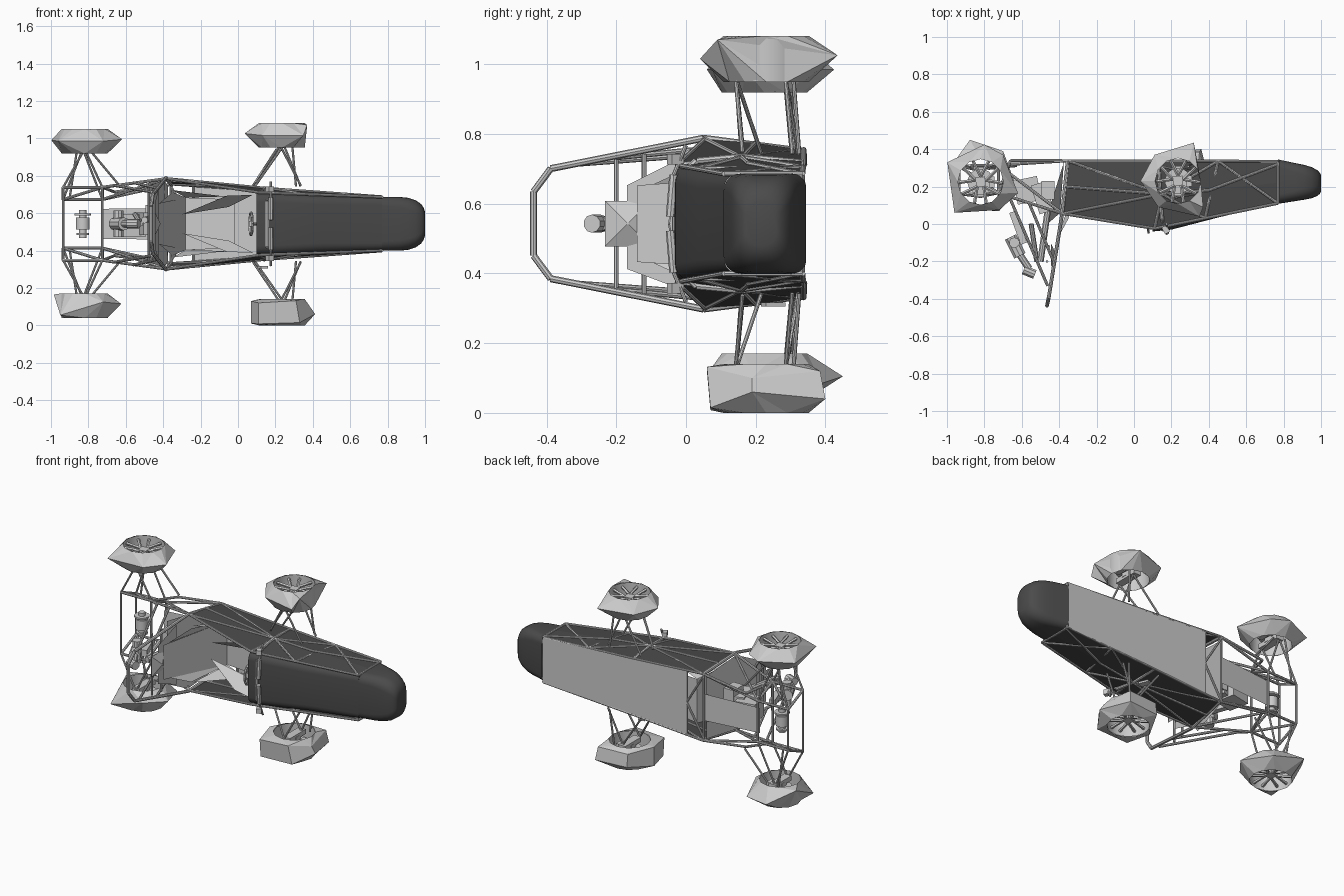
import bpy, bmesh, math
from mathutils import Vector, Matrix

ZC = 0.543  # centre plane of the car (it lies on its side, car-up is -y)

dark = bpy.data.materials.new("dark_panel")
dark.diffuse_color = (0.07, 0.07, 0.07, 1)


def finish(name, bm, mat=None, smooth=False, fix=True):
    if fix:
        bmesh.ops.recalc_face_normals(bm, faces=bm.faces[:])
    me = bpy.data.meshes.new(name)
    bm.to_mesh(me)
    bm.free()
    ob = bpy.data.objects.new(name, me)
    bpy.context.collection.objects.link(ob)
    if mat:
        me.materials.append(mat)
    if smooth:
        bpy.ops.object.select_all(action='DESELECT')
        ob.select_set(True)
        bpy.context.view_layer.objects.active = ob
        bpy.ops.object.shade_smooth_by_angle(angle=math.radians(35))
    return ob


def V(x, y, h, s=1):
    """Point at half-width h on side s of the centre plane."""
    return Vector((x, y, ZC + s * h))


def add_rod(bm, a, b, r, n=8):
    d = b - a
    mat = Matrix.Translation((a + b) / 2) @ d.to_track_quat('Z', 'Y').to_matrix().to_4x4()
    bmesh.ops.create_cone(bm, cap_ends=True, segments=n, radius1=r, radius2=r, depth=d.length, matrix=mat)


def tubes(name, paths, r=0.009, mirror=True):
    bm = bmesh.new()
    for s in ((1, -1) if mirror else (1,)):
        for path in paths:
            pts = [V(*p, s) for p in path]
            for a, b in zip(pts, pts[1:]):
                add_rod(bm, a, b, r)
    return finish(name, bm, smooth=True)


def panels(name, polys, mirror=True, mat=None):
    bm = bmesh.new()
    for s in ((1, -1) if mirror else (1,)):
        for poly in polys:
            bm.faces.new([bm.verts.new(V(*p, s)) for p in poly])
    return finish(name, bm, mat, fix=False)


def box(bm, c, size, rot=0):
    m = Matrix.Translation(c) @ Matrix.Rotation(rot, 4, 'Z') @ Matrix.Diagonal((*size, 1))
    bmesh.ops.create_cube(bm, size=1, matrix=m)


def loft(name, rings, mat, cap_end=False):
    bm = bmesh.new()
    loops = [[bm.verts.new(p) for p in ring] for ring in rings]
    for A, B in zip(loops, loops[1:]):
        for i in range(len(A)):
            j = (i + 1) % len(A)
            bm.faces.new((A[i], A[j], B[j], B[i]))
    if cap_end:
        bm.faces.new(loops[-1])
    return finish(name, bm, mat, smooth=True)


def rounded(x, y0, y1, h, r, r2):
    """Rounded rectangle section; r for the car-top corners, r2 for the floor corners."""
    out = []
    for cy, cz, rad, a0 in ((y1 - r2, h - r2, r2, 0), (y0 + r, h - r, r, 90),
                            (y0 + r, r - h, r, 180), (y1 - r2, r2 - h, r2, 270)):
        for k in range(6):
            a = math.radians(a0 + 18 * k)
            out.append(V(x, cy + rad * math.cos(a), cz + rad * math.sin(a)))
    return out


# bonnet and nose cap
loft("bonnet", [rounded(*s) for s in (
    (0.10, -0.040, 0.335, 0.168, 0.05, 0.006), (0.20, -0.030, 0.335, 0.165, 0.05, 0.006),
    (0.45, 0.035, 0.335, 0.153, 0.05, 0.006), (0.77, 0.110, 0.335, 0.143, 0.04, 0.006))], dark)
loft("nose_cap", [rounded(*s) for s in (
    (0.77, 0.108, 0.345, 0.144, 0.05, 0.04), (0.86, 0.122, 0.326, 0.144, 0.055, 0.05),
    (0.91, 0.130, 0.316, 0.139, 0.06, 0.055), (0.95, 0.138, 0.304, 0.126, 0.06, 0.06),
    (0.98, 0.150, 0.288, 0.105, 0.055, 0.055), (0.994, 0.162, 0.273, 0.083, 0.05, 0.05),
    (1.0, 0.174, 0.260, 0.063, 0.04, 0.04))], dark, True)

# faceted side panels, floor and rear undertray
top = [(-0.38, 0.055, 0.242), (0.11, -0.025, 0.168), (0.77, 0.11, 0.143)]
mid = [(-0.37, 0.20, 0.232), (0.15, 0.16, 0.190), (0.77, 0.22, 0.143)]
low = [(-0.355, 0.338, 0.212), (0.15, 0.338, 0.178), (0.77, 0.335, 0.143)]
panels("side_panel", [(a[i], a[i + 1], b[i + 1], b[i]) for a, b in ((top, mid), (mid, low)) for i in (0, 1)], mat=dark)
panels("floor", [[(-0.24, 0.343, 0.202), (0.15, 0.343, 0.178), (0.77, 0.343, 0.143),
                  (0.77, 0.343, -0.143), (0.15, 0.343, -0.178), (-0.24, 0.343, -0.202)]], False)
panels("rear_undertray", [[(-0.36, 0.335, 0.085), (-0.36, 0.335, -0.085), (-0.73, 0.30, -0.08), (-0.73, 0.30, 0.08)]], False)

# roll hoops
for s_name, pts, r in (
    ("main_hoop", [(-0.355, 0.335, 0.208), (-0.385, 0.05, 0.245), (-0.455, -0.388, 0.158),
                   (-0.465, -0.437, 0.092), (-0.465, -0.437, 0)], 0.01),
    ("front_hoop", [(0.13, 0.335, 0.175), (0.14, 0.16, 0.192), (0.15, 0.03, 0.18), (0.155, -0.03, 0.12), (0.155, -0.03, 0)], 0.01)):
    tubes(s_name, [pts], r)

# side frame with diagonals
tubes("side_frame", [
    top, low, [mid[0], mid[1]], [top[0], mid[1], low[0]], [mid[1], (0.45, 0.337, 0.162)],
    [top[1], mid[1], (0.38, 0.03, 0.157)], [(0.38, 0.03, 0.157), (0.45, 0.337, 0.162), top[2]],
    [mid[1], (0.40, 0.18, 0.172), (0.77, 0.32, 0.145)], [top[2], low[2]]], 0.0075)

# rear frame
U1, U2, L1, L2 = (-0.725, 0.165, 0.195), (-0.935, 0.16, 0.195), (-0.725, 0.315, 0.13), (-0.935, 0.31, 0.13)
tubes("rear_frame", [
    [top[0], U1, U2, L2, L1, low[0]], [U1, L1], [top[0], L1], [U1, L2], [low[0], (-0.66, 0.34, 0.17), U1],
    [(-0.462, -0.33, 0.17), (-0.66, 0.13, 0.205), U1], [(-0.43, -0.2, 0.19), (-0.56, 0.11, 0.22)]], 0.008)
cross = [U1, U2, L1, L2, (-0.36, 0.335, 0.208), (-0.24, 0.335, 0.2),
         (-0.465, -0.2, 0.195), (-0.455, -0.12, 0.20), (0.77, 0.33, 0.14)]
tubes("cross_bars", [[p, (p[0], p[1], -p[2])] for p in cross], 0.007, False)
tubes("floor_brace", [[(-0.36, 0.335, 0.2), (-0.24, 0.335, 0.0)]], 0.007)

# firewall, seat and headrest
panels("firewall", [[(-0.485, -0.02, 0.2), (-0.395, 0.06, 0.235), (-0.375, 0.33, 0.2), (-0.375, 0.33, -0.2),
                     (-0.395, 0.06, -0.235), (-0.485, -0.02, -0.2)],
                    [(-0.445, -0.17, 0.11), (-0.425, -0.01, 0.19), (-0.425, -0.01, -0.19), (-0.445, -0.17, -0.13)]], False)
panels("seat", [[(-0.425, -0.14, 0.11), (-0.28, 0.29, 0.14), (-0.28, 0.29, -0.14), (-0.425, -0.14, -0.11)],
                [(-0.28, 0.29, 0.14), (-0.02, 0.25, 0.13), (-0.02, 0.25, -0.13), (-0.28, 0.29, -0.14)]], False)
panels("seat_side", [[(-0.42, -0.1, 0.11), (-0.35, 0.03, 0.17), (-0.28, 0.29, 0.14)],
                     [(-0.30, 0.15, 0.05), (-0.06, 0.05, 0.15), (0.08, 0.02, 0.155), (-0.05, 0.14, 0.09)],
                     [(-0.35, 0.05, 0.18), (-0.10, 0.22, 0.15), (0.08, 0.06, 0.15), (-0.28, 0.29, 0.14)]])
bm = bmesh.new()
bmesh.ops.create_cone(bm, cap_ends=True, segments=4, radius1=0.092, radius2=0.004, depth=0.03,
                      matrix=Matrix.Translation(V(-0.43, -0.167, 0)) @ Matrix.Rotation(math.pi / 2, 4, 'Y') @ Matrix.Rotation(math.pi / 4, 4, 'Z'))
finish("headrest", bm)

# steering wheel, column and front damper assembly
bm = bmesh.new()
box(bm, V(0.07, 0.0, 0), (0.02, 0.03, 0.03))
ring = [V(0.07 - 0.008 * math.sin(a), 0.045 * math.sin(a), 0.06 * math.cos(a)) for a in [k * math.pi / 6 for k in range(12)]]
for i in range(12):
    add_rod(bm, ring[i], ring[(i + 1) % 12], 0.007, 6)
add_rod(bm, ring[0], ring[6], 0.006, 6)
add_rod(bm, V(0.07, 0.0, 0), V(0.3, 0.18, 0), 0.008)
finish("steering_wheel", bm)
bm = bmesh.new()
for s in (1, -1):
    add_rod(bm, V(0.175, -0.045, 0.02, s), V(0.175, -0.035, 0.14, s), 0.013)
    add_rod(bm, V(0.175, -0.035, 0.14, s), V(0.175, 0.0, 0.225, s), 0.006)
    box(bm, V(0.17, -0.03, 0.185, s), (0.03, 0.04, 0.03), 0.5)
box(bm, V(0.13, 0.25, -0.232), (0.04, 0.06, 0.012), 0.4)
finish("front_dampers", bm, smooth=True)

# engine, intake and differential
bm = bmesh.new()
for c, size, rot in (((-0.57, 0.18, -0.01), (0.13, 0.13, 0.12), 0.2), ((-0.49, 0.14, 0), (0.08, 0.16, 0.12), 0.3),
                     ((-0.46, 0.18, 0.03), (0.07, 0.1, 0.14), 0), ((-0.62, -0.02, 0), (0.035, 0.18, 0.04), 0.35)):
    box(bm, V(*c), size, rot)
finish("engine", bm)
bm = bmesh.new()
for a, b, r in (((-0.66, -0.07, 0), (-0.61, -0.17, 0), 0.035), ((-0.62, -0.15, 0), (-0.56, -0.24, 0), 0.02),
                ((-0.59, -0.245, 0), (-0.53, -0.27, 0), 0.026), ((-0.5, -0.2, 0.02), (-0.46, 0.08, 0.03), 0.018),
                ((-0.64, -0.1, 0.07), (-0.64, -0.1, -0.07), 0.028), ((-0.55, 0.0, 0.05), (-0.52, -0.2, 0.0), 0.014)):
    add_rod(bm, V(*a), V(*b), r, 10)
finish("intake", bm, smooth=True)
bm = bmesh.new()
for h0, h1, r in ((-0.075, 0.075, 0.02), (-0.03, 0.035, 0.038), (0.045, 0.055, 0.045), (-0.06, -0.05, 0.035)):
    add_rod(bm, V(-0.83, 0.22, h0), V(-0.83, 0.22, h1), r, 14)
finish("differential", bm, smooth=True)

# suspension arms
tubes("front_arms", [[(0.08, 0.215, 0.205), (0.225, 0.142, 0.42), (0.335, 0.162, 0.205)],
                     [(0.09, 0.322, 0.20), (0.245, 0.285, 0.42), (0.335, 0.305, 0.20)],
                     [(0.31, 0.325, 0.20), (0.29, 0.308, 0.42)]], 0.006)
tubes("rear_arms", [[U1, (-0.82, 0.145, 0.40), U2], [L1, (-0.83, 0.285, 0.40), L2],
                    [(-0.9, 0.31, 0.14), (-0.86, 0.30, 0.40)], [(-0.63, 0.31, 0.2), (-0.78, 0.295, 0.38)]], 0.006)
panels("arm_fairing", [[(0.08, 0.205, 0.215), (0.11, 0.20, 0.24), (0.24, 0.14, 0.42), (0.20, 0.15, 0.40)]], False)


def wheel(name, cx, cy, zc, outlines, side, w=0.066, r=0.122):
    """Angular tyre: outlines of (x, y, dz) bridged to round rim openings, plus spoked rim."""
    bm = bmesh.new()

    def loop(pts):
        vs = [bm.verts.new(p) for p in pts]
        return [bm.edges.new((vs[i], vs[(i + 1) % len(vs)])) for i in range(len(vs))]

    def circle(z, rad):
        return [(cx + rad * math.cos(k * math.pi / 6), cy + rad * math.sin(k * math.pi / 6), z) for k in range(12)]

    loops = [loop(circle(zc + w, r))] + [loop([(x, y, zc + dz) for x, y, dz in o]) for o in outlines] + [loop(circle(zc - w, r))]
    for a, b in zip(loops, loops[1:]):
        bmesh.ops.bridge_loops(bm, edges=a + b)
    finish(name + "_tyre", bm)
    # rim barrel, hub, disc, spokes and upright
    bm = bmesh.new()
    c = Vector((cx, cy, zc))
    Z = Vector((0, 0, side))
    bmesh.ops.create_cone(bm, cap_ends=False, segments=24, radius1=r - 0.002, radius2=r - 0.002, depth=2 * w - 0.004, matrix=Matrix.Translation(c))
    box(bm, c - Z * 0.005, (0.052, 0.052, 0.08), 0.1)
    add_rod(bm, c - Z * 0.02, c - Z * 0.013, 0.07, 18)
    for k in range(5):
        a = k * math.tau / 5 + 0.3
        for da in (-0.36, 0.36):
            p = c + Z * 0.028 + Vector((math.cos(a), math.sin(a), 0)) * 0.03
            q = c + Z * 0.04 + Vector((math.cos(a + da), math.sin(a + da), 0)) * 0.118
            add_rod(bm, p, q, 0.009, 5)
    box(bm, c - Z * 0.045, (0.05, 0.16, 0.03))
    box(bm, c - Z * 0.018 + Vector((0.06, 0, 0)), (0.03, 0.06, 0.035))
    finish(name + "_rim", bm, smooth=True)


# four wheels
wheel("front_left_wheel", 0.235, 0.23, 1.016, [[(0.035, 0.23, 0.01), (0.11, 0.37, 0), (0.32, 0.435, 0.01), (0.37, 0.09, 0.055), (0.35, 0.04, 0), (0.13, 0.09, 0)]], 1)
wheel("front_right_wheel", 0.235, 0.23, 0.07, [
    [(0.07, 0.22, 0.06), (0.15, 0.37, 0.05), (0.35, 0.385, 0.05), (0.385, 0.19, 0.03), (0.31, 0.06, 0.062), (0.11, 0.06, 0.05)],
    [(0.07, 0.22, -0.06), (0.15, 0.38, -0.03), (0.36, 0.40, -0.03), (0.412, 0.19, -0.01), (0.33, 0.07, -0.055), (0.11, 0.07, -0.062)]], -1, 0.07)
wheel("rear_left_wheel", -0.82, 0.225, 0.985, [[(-0.998, 0.33, 0.005), (-0.80, 0.425, 0), (-0.70, 0.37, 0), (-0.62, 0.165, 0.01), (-0.72, 0.075, 0), (-0.96, 0.06, 0)]], 1)
wheel("rear_right_wheel", -0.82, 0.225, 0.105, [[(-0.985, 0.30, 0.06), (-0.877, 0.45, 0), (-0.70, 0.39, -0.02), (-0.625, 0.19, 0.01), (-0.72, 0.07, 0.02), (-0.95, 0.075, -0.05)]], -1)
